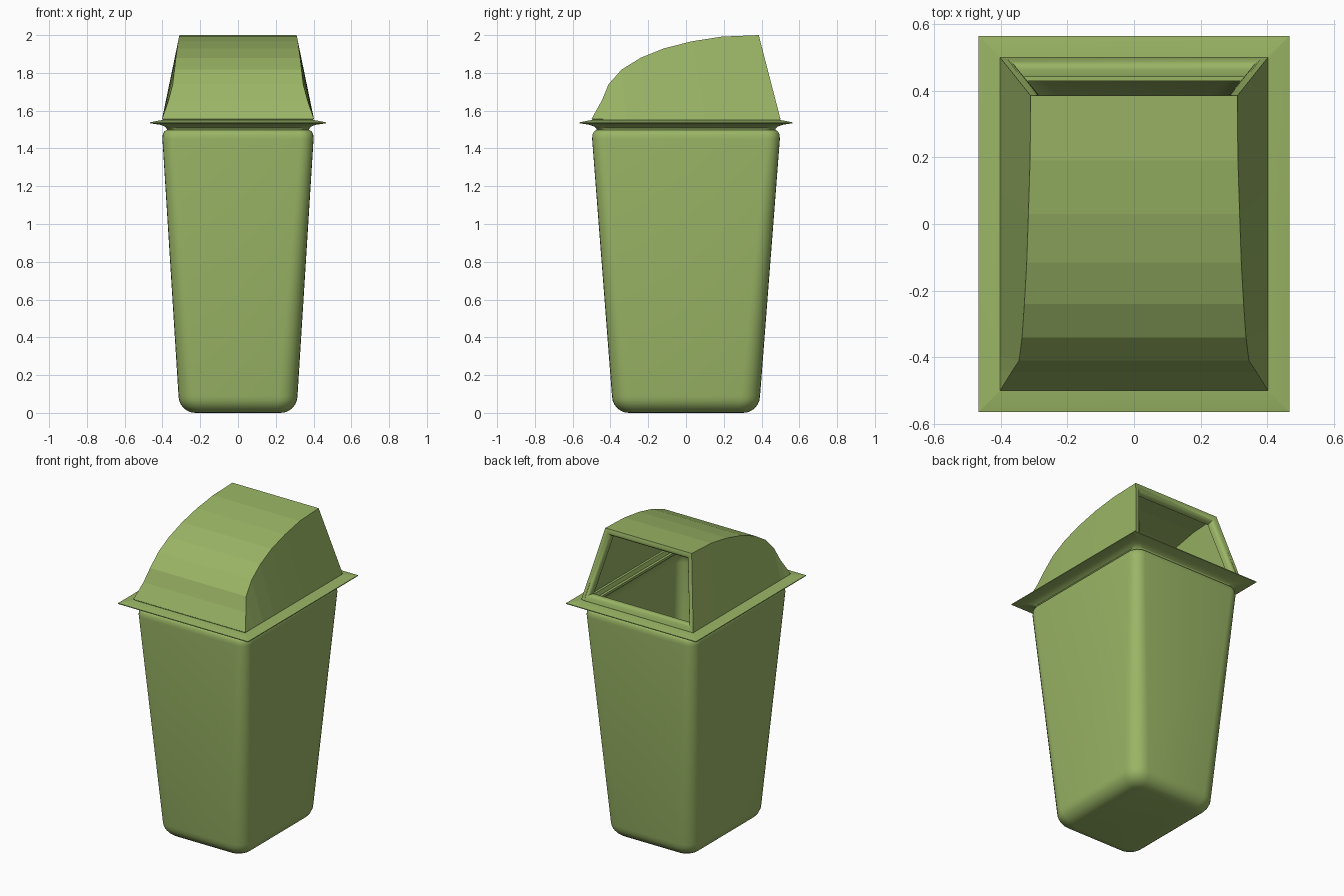
import bpy, bmesh, math
from mathutils import Vector

if "Cube" in bpy.data.objects:
    bpy.data.objects.remove(bpy.data.objects["Cube"])

green = bpy.data.materials.new("leaf green")
green.diffuse_color = (0.32, 0.46, 0.13, 1)
green.use_nodes = True
green.node_tree.nodes["Principled BSDF"].inputs["Base Color"].default_value = green.diffuse_color


def finish(name, bm, smooth=None):
    bmesh.ops.remove_doubles(bm, verts=bm.verts, dist=1e-5)
    bmesh.ops.recalc_face_normals(bm, faces=bm.faces)
    me = bpy.data.meshes.new(name)
    bm.to_mesh(me)
    bm.free()
    ob = bpy.data.objects.new(name, me)
    bpy.context.collection.objects.link(ob)
    me.materials.append(green)
    if smooth:
        bpy.ops.object.select_all(action='DESELECT')
        ob.select_set(True)
        bpy.context.view_layer.objects.active = ob
        bpy.ops.object.shade_smooth_by_angle(angle=math.radians(smooth))
    return ob


def loft(bm, loops, close=True):
    rows = [[bm.verts.new(p) for p in lp] for lp in loops]
    n = len(rows[0])
    for a, b in zip(rows, rows[1:]):
        for i in range(n if close else n - 1):
            j = (i + 1) % n
            bm.faces.new((a[i], a[j], b[j], b[i]))
    return rows


def rounded(z, hx, hy, r, seg=6):
    pts = []
    for k, (sx, sy) in enumerate([(1, 1), (-1, 1), (-1, -1), (1, -1)]):
        for i in range(seg + 1):
            a = math.pi / 2 * (k + i / seg)
            pts.append((sx * (hx - r) + r * math.cos(a),
                        sy * (hy - r) + r * math.sin(a), z))
    return pts


# Bin body: floor fillet, tapered walls, rounded shoulder, flared rim, hollow inside
levels = []
R = 0.09
for i in range(7):
    a = math.pi / 2 * i / 6
    inset = R * (1 - math.sin(a))
    levels.append((R * (1 - math.cos(a)), 0.315 - inset, 0.392 - inset, 0.1 - inset * 0.6))
levels += [
    (1.45, 0.400, 0.497, 0.07), (1.475, 0.398, 0.495, 0.07),
    (1.49, 0.390, 0.487, 0.065), (1.498, 0.376, 0.473, 0.055),
    (1.508, 0.378, 0.476, 0.045), (1.518, 0.392, 0.490, 0.03),
    (1.526, 0.415, 0.514, 0.015), (1.533, 0.467, 0.565, 0.001),
    (1.538, 0.467, 0.565, 0.001), (1.55, 0.405, 0.503, 0.001),
    (1.55, 0.335, 0.43, 0.02), (1.535, 0.335, 0.43, 0.02),
    (1.49, 0.372, 0.469, 0.05), (1.44, 0.38, 0.477, 0.06),
    (0.09, 0.295, 0.372, 0.08), (0.03, 0.26, 0.337, 0.06)]
bm = bmesh.new()
rows = loft(bm, [rounded(*lv) for lv in levels])
bm.faces.new(rows[0])
bm.faces.new(rows[-1])
finish("bin_body", bm, 35)

# Hood: curved roof bands between two sloping sides; (y, z, half width)
BASE = 1.556
profile = [(-0.5, BASE, 0.402), (-0.445, 1.655, 0.368), (-0.41, 1.74, 0.345),
           (-0.34, 1.818, 0.336), (-0.24, 1.88, 0.329), (-0.115, 1.93, 0.322),
           (0.03, 1.967, 0.317), (0.19, 1.992, 0.312), (0.385, 2.0, 0.31)]
bm = bmesh.new()
loops = []
for y, z, w in profile:
    yb = -0.5 + (y + 0.5) / 0.885     # matching point on the base edge
    loops.append([(-0.402, yb, BASE), (-w, y, z), (w, y, z), (0.402, yb, BASE)])
rows = [[bm.verts.new(p) for p in lp] for lp in loops]
for a, b in zip(rows, rows[1:]):
    for i in range(3):
        bm.faces.new((a[i], a[i + 1], b[i + 1], b[i]))
bmesh.ops.dissolve_degenerate(bm, dist=1e-5, edges=bm.edges)
bmesh.ops.remove_doubles(bm, verts=bm.verts, dist=1e-5)
bmesh.ops.recalc_face_normals(bm, faces=bm.faces)
top = max(bm.faces, key=lambda f: f.calc_center_median().z)
flip = top.normal.z < 0
hood = finish("hood", bm)
if flip or max(hood.data.polygons, key=lambda p: p.center.z).normal.z < 0:
    if max(hood.data.polygons, key=lambda p: p.center.z).normal.z < 0:
        hood.data.flip_normals()
sol = hood.modifiers.new("thickness", 'SOLIDIFY')
sol.thickness = 0.02
sol.offset = -1

# Rounded frame round the rear opening
up = Vector((0, -0.115, 2.0 - BASE))
length = up.length
up.normalize()
out = Vector((0, up.z, -up.y))
origin = Vector((0, 0.5, BASE))
bead = [(0, -0.02), (0, 0), (0.015, -0.001), (0.027, -0.006), (0.036, -0.015),
        (0.041, -0.028), (0.041, -0.05), (0.02, -0.055)]
loops = []
for d, n in bead:
    lo, hi = 0.402 - d * 1.2, 0.31 - d * 0.85
    corners = [(-lo, d), (lo, d), (hi, length - d), (-hi, length - d)]
    loops.append([origin + Vector((x, 0, 0)) + up * h + out * n for x, h in corners])
loops[0] = [Vector((p.x * 0.975, p.y, min(p.z, 1.985))) for p in loops[0]]
bm = bmesh.new()
loft(bm, loops)
finish("opening_frame", bm, 35)

# Lip inside the foot of the hood, seating it on the rim
bm = bmesh.new()
lip = [(1.545, 0.398, 0.496), (BASE + 0.002, 0.398, 0.496), (1.575, 0.375, 0.472),
       (1.575, 0.36, 0.455), (1.545, 0.35, 0.45)]
loft(bm, [[(-x, -y, z), (x, -y, z), (x, y, z), (-x, y, z)] for z, x, y in lip])
finish("hood_lip", bm)
